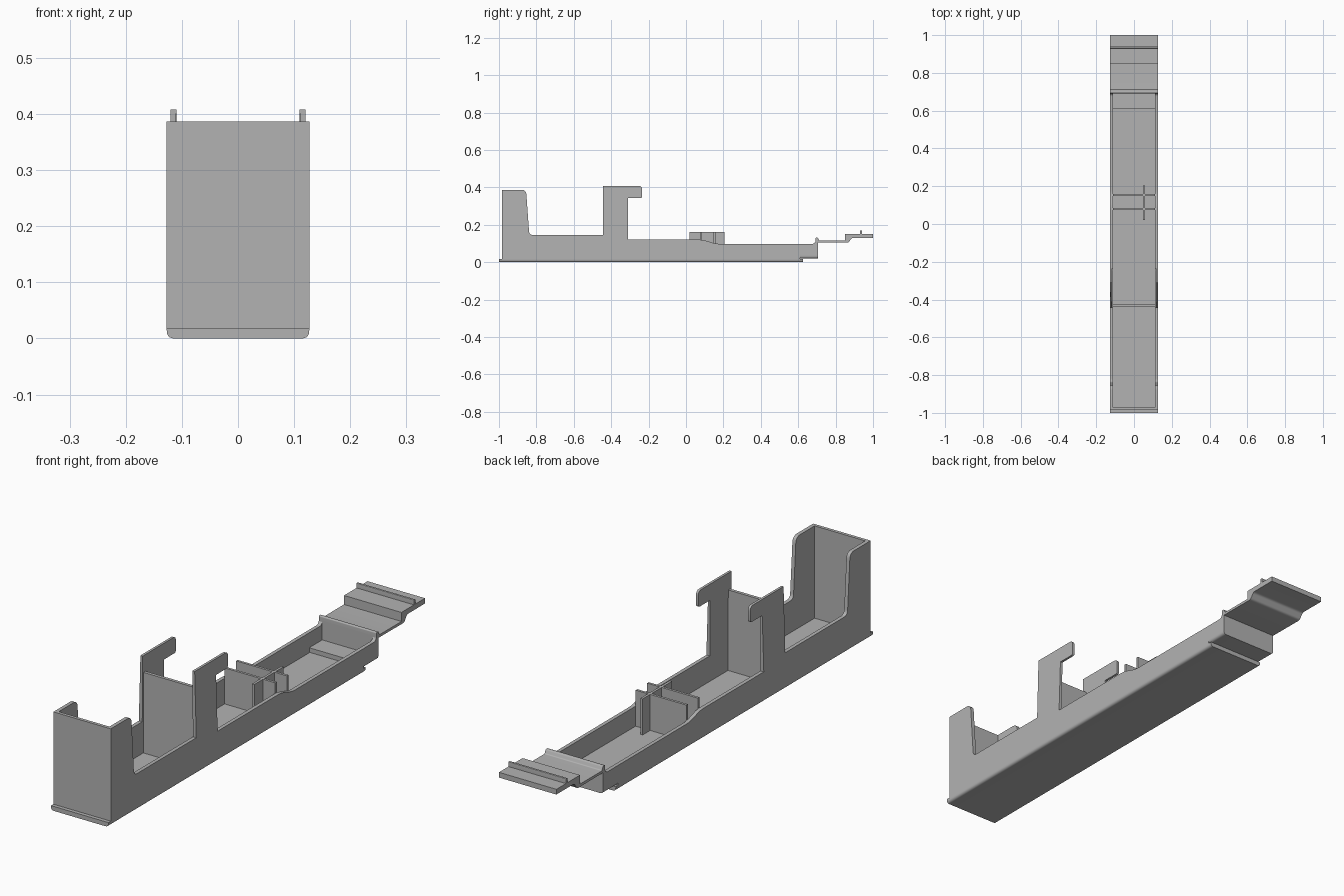
import bpy
import bmesh
import math
from mathutils import Vector

cube = bpy.data.objects.get("Cube")
if cube:
    bpy.data.objects.remove(cube, do_unlink=True)

grey = bpy.data.materials.new("plain grey")
grey.use_nodes = True
COLOUR = (0.45, 0.45, 0.45, 1)
grey.diffuse_color = COLOUR
grey.node_tree.nodes["Principled BSDF"].inputs["Base Color"].default_value = COLOUR

HALF = 0.127    # half of the outer width
INNER = 0.112   # half of the inner width
BASE = 0.018    # floor thickness


def rounded(points, steps=5):
    """Replace each (u, v, radius) corner by a smooth arc."""
    out = []
    for i, (u, v, *r) in enumerate(points):
        p = Vector((u, v))
        if not r:
            out.append(p)
            continue
        before = Vector(points[i - 1][:2]) - p
        after = Vector(points[(i + 1) % len(points)][:2]) - p
        a, b = p + before.normalized() * r[0], p + after.normalized() * r[0]
        for k in range(steps + 1):
            t = k / steps
            out.append(a * (1 - t) ** 2 + p * 2 * t * (1 - t) + b * t * t)
    return out


def prism(name, points, start, end, axis="x"):
    """Extrude a closed profile along x (points are y, z) or y (points are x, z)."""
    bm = bmesh.new()
    place = (lambda p, d: (d, p.x, p.y)) if axis == "x" else (lambda p, d: (p.x, d, p.y))
    outline = rounded(points)
    face = bm.faces.new([bm.verts.new(place(p, start)) for p in outline])
    ext = bmesh.ops.extrude_face_region(bm, geom=[face])
    shift = Vector((end - start, 0, 0) if axis == "x" else (0, end - start, 0))
    bmesh.ops.translate(bm, vec=shift, verts=[g for g in ext["geom"] if isinstance(g, bmesh.types.BMVert)])
    bmesh.ops.recalc_face_normals(bm, faces=bm.faces)
    mesh = bpy.data.meshes.new(name)
    bm.to_mesh(mesh)
    bm.free()
    mesh.materials.append(grey)
    obj = bpy.data.objects.new(name, mesh)
    bpy.context.collection.objects.link(obj)
    bpy.ops.object.select_all(action="DESELECT")
    obj.select_set(True)
    bpy.context.view_layer.objects.active = obj
    bpy.ops.object.shade_smooth_by_angle(angle=math.radians(30))
    return obj


def plate(name, x0, x1, y0, y1, z0, z1):
    return prism(name, [(y0, z0), (y1, z0), (y1, z1), (y0, z1)], x0, x1)


# Floor with rounded long edges, and the raised rear section
section = [(-HALF, BASE), (-HALF, 0, 0.014), (HALF, 0, 0.014), (HALF, BASE)]
prism("floor", section, -1.0, 0.625, "y")
prism("rear_floor", [(x, z + 0.02, *r) for x, z, *r in section], 0.61, 0.705, "y")

# Side walls with tall front corner and clip hook
side = [
    (-0.985, BASE), (-0.985, 0.387), (-0.855, 0.387, 0.025), (-0.838, 0.145, 0.02),
    (-0.445, 0.145), (-0.445, 0.408), (-0.235, 0.408, 0.018), (-0.235, 0.343, 0.01),
    (-0.31, 0.343), (-0.31, 0.12), (0.09, 0.12, 0.02), (0.16, 0.098, 0.02),
    (0.685, 0.098, 0.01), (0.695, 0.115), (0.705, 0.115), (0.705, 0.038),
    (0.61, 0.038), (0.61, BASE),
]
for label, sign in (("left", 1), ("right", -1)):
    wall = prism(label + "_side_wall", side, sign * INNER, sign * HALF)
    # Slight draft on the hook
    for v in wall.data.vertices:
        if v.co.z > 0.3 and v.co.y > -0.5:
            v.co.x = sign * (0.12 if abs(v.co.x) > 0.12 else 0.11)

# Cross walls
plate("front_wall", -INNER, INNER, -0.985, -0.972, BASE, 0.387)
plate("divider", -INNER, INNER, -0.438, -0.425, BASE, 0.34)
plate("end_wall", -INNER, INNER, 0.692, 0.705, 0.038, 0.115)

# Crossed ribs inside the tray
for i, y in enumerate((0.08, 0.153)):
    plate(f"cross_rib_{i + 1}", -INNER, INNER, y - 0.005, y + 0.005, BASE, 0.162)
plate("long_rib", 0.048, 0.058, 0.02, 0.205, BASE, 0.162)

# Stepped rear tongue with two raised ridges
tongue = [
    (0.692, 0.105), (0.692, 0.131, 0.004), (0.705, 0.131, 0.004), (0.712, 0.115, 0.004),
    (0.851, 0.115), (0.851, 0.151), (0.93, 0.151), (0.93, 0.17, 0.003), (0.94, 0.17, 0.003),
    (0.94, 0.151), (1.0, 0.151), (1.0, 0.13), (0.887, 0.13, 0.008), (0.868, 0.104, 0.008),
]
prism("tongue", tongue, -HALF, HALF)
